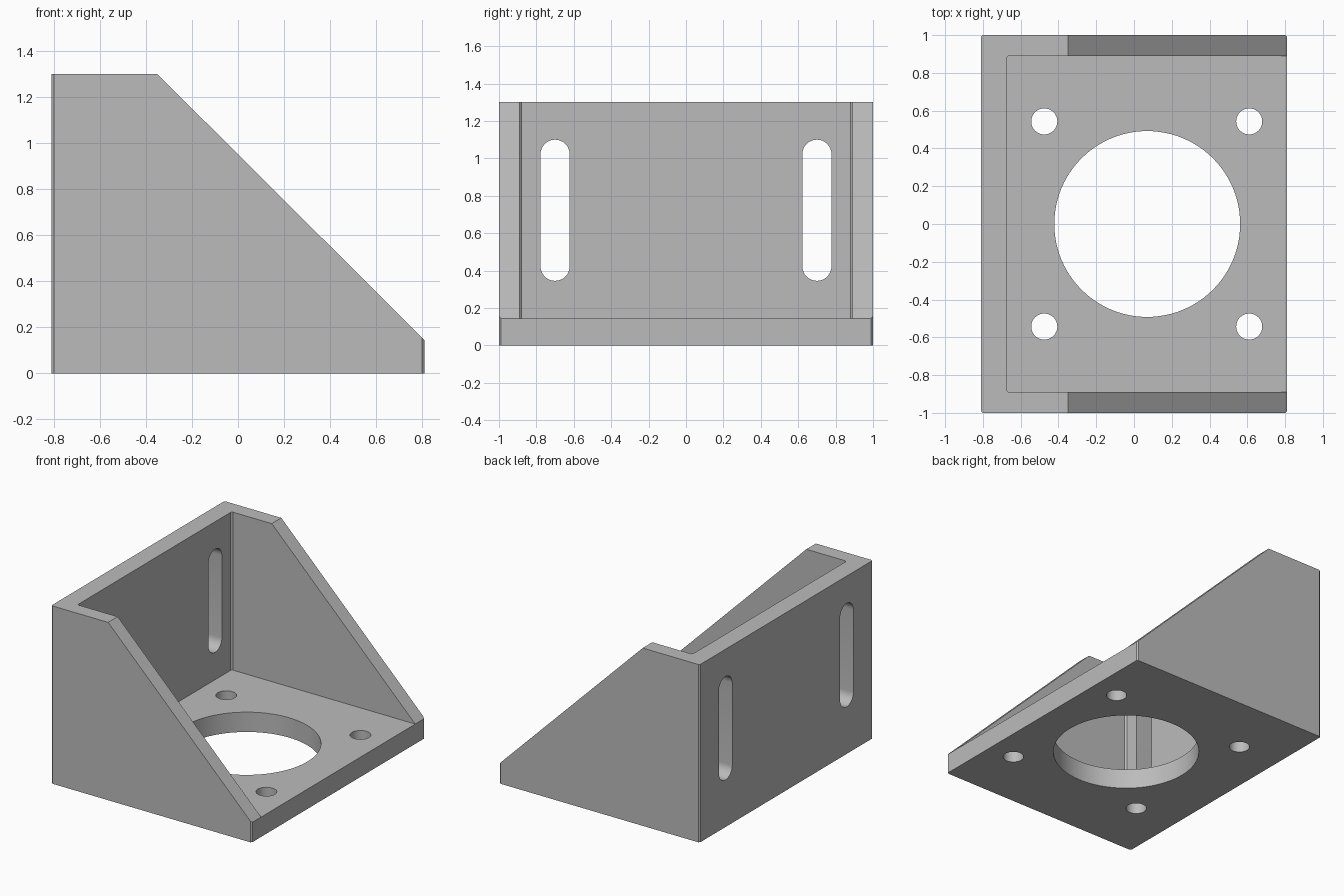
import bpy
import bmesh
from math import cos, sin, pi

cube = bpy.data.objects.get("Cube")
if cube:
    bpy.data.objects.remove(cube, do_unlink=True)

HALF_X, HALF_Y, HEIGHT = 0.81, 1.0, 1.3
BASE, WALL_X, WALL_Y = 0.145, -0.675, 0.89
EDGE = 0.01

grey = bpy.data.materials.new("plain grey")
grey.use_nodes = True
colour = (0.5, 0.5, 0.5, 1)
grey.diffuse_color = colour
grey.node_tree.nodes["Principled BSDF"].inputs["Base Color"].default_value = colour


def prism(name, outline, axis, low, high):
    """Extrude a 2D outline along an axis; the outline uses the other two axes in order."""
    def place(point, depth):
        co = list(point)
        co.insert("xyz".index(axis), depth)
        return co
    bm = bmesh.new()
    face = bm.faces.new([bm.verts.new(place(p, low)) for p in outline])
    top = bmesh.ops.extrude_face_region(bm, geom=[face])["geom"]
    shift = place((0, 0), high - low)
    bmesh.ops.translate(bm, vec=shift, verts=[g for g in top if isinstance(g, bmesh.types.BMVert)])
    bmesh.ops.recalc_face_normals(bm, faces=bm.faces)
    mesh = bpy.data.meshes.new(name)
    bm.to_mesh(mesh)
    bm.free()
    mesh.materials.append(grey)
    obj = bpy.data.objects.new(name, mesh)
    bpy.context.collection.objects.link(obj)
    return obj


def chamfered(x0, x1, y, c):
    """Rectangle with small cut corners."""
    return [(x0 + c, -y), (x1 - c, -y), (x1, c - y), (x1, y - c),
            (x1 - c, y), (x0 + c, y), (x0, y - c), (x0, c - y)]


def circle(x, y, r, steps):
    return [(x + r * cos(2 * pi * i / steps), y + r * sin(2 * pi * i / steps))
            for i in range(steps)]


def slot(y, low, high, r, steps=16):
    """Upright slot with round ends."""
    arc = [pi * i / steps for i in range(steps + 1)]
    return ([(y + r * cos(a), high - r + r * sin(a)) for a in arc]
            + [(y - r * cos(a), low + r - r * sin(a)) for a in arc])


def cut(target, cutter):
    cutter.hide_render = True
    mod = target.modifiers.new("cut", "BOOLEAN")
    mod.operation = "DIFFERENCE"
    mod.solver = "EXACT"
    mod.object = cutter
    bpy.context.view_layer.objects.active = target
    bpy.ops.object.modifier_apply(modifier=mod.name)
    bpy.data.objects.remove(cutter, do_unlink=True)


# Solid block with softened upright edges
bracket = prism("angle_bracket", chamfered(-HALF_X, HALF_X, HALF_Y, EDGE), "z", 0, HEIGHT)

# Sloped side gussets
slope = (BASE - HEIGHT) / (HALF_X + 0.35)
ends = [(x, HEIGHT + slope * (x + 0.35)) for x in (-0.6, 0.9)]
cut(bracket, prism("slope_cutter", ends + [(0.9, 2), (-0.6, 2)], "y", -2, 2))

# Open space between the gussets, above the base plate
cut(bracket, prism("pocket_cutter", chamfered(WALL_X, 1.2, WALL_Y, EDGE), "z", BASE, 2))

# Large opening and four bolt holes in the base plate
cut(bracket, prism("opening_cutter", circle(0.07, 0, 0.492, 96), "z", -0.1, 0.5))
for x in (-0.475, 0.61):
    for y in (-0.543, 0.543):
        cut(bracket, prism("bolt_cutter", circle(x, y, 0.069, 40), "z", -0.1, 0.5))

# Two upright slots in the back plate
for y in (-0.7, 0.7):
    cut(bracket, prism("slot_cutter", slot(y, 0.345, 1.1, 0.078), "x", -1, -0.5))

bpy.ops.object.select_all(action="DESELECT")
bracket.select_set(True)
bpy.context.view_layer.objects.active = bracket
bpy.ops.object.shade_smooth_by_angle()
